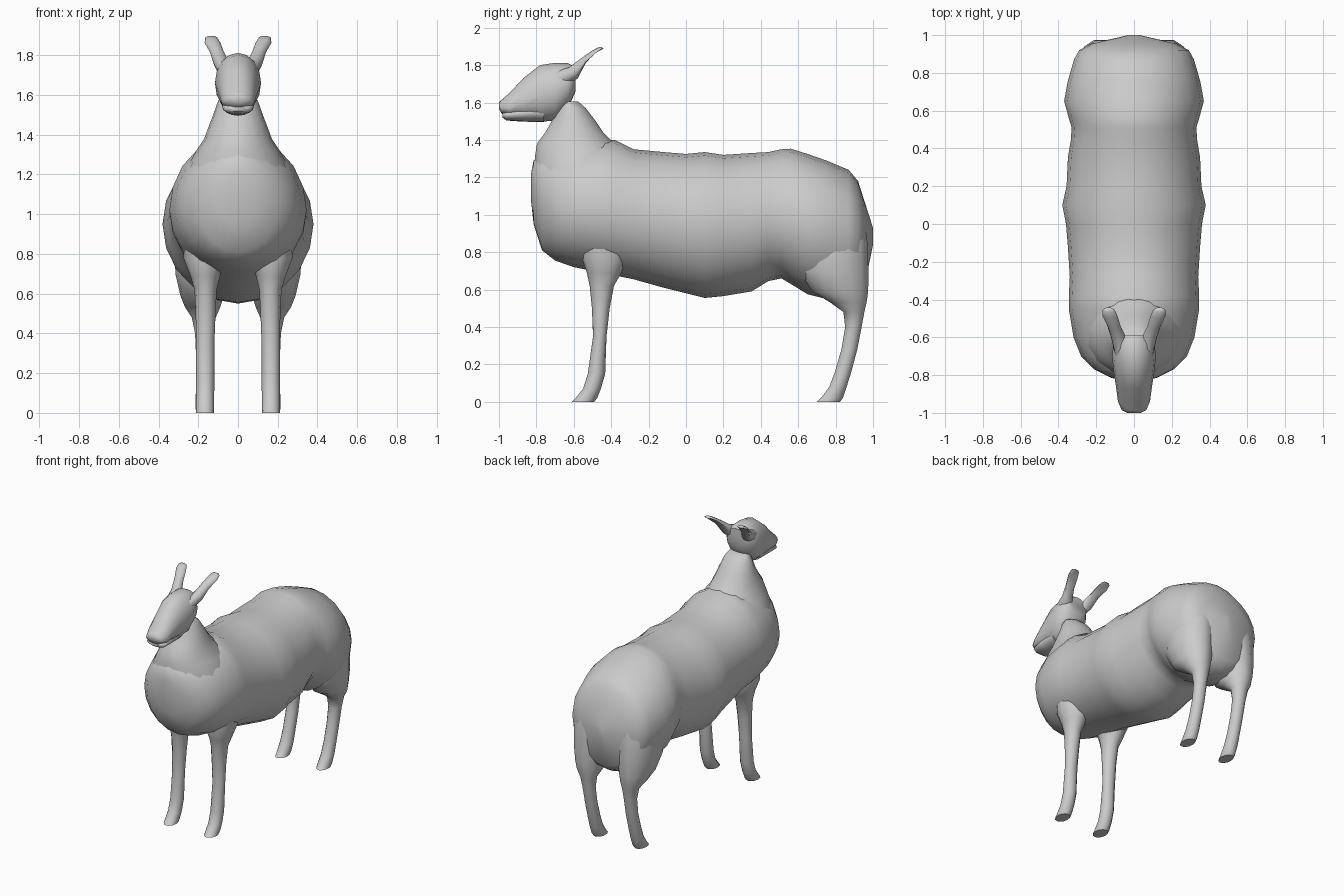
import bpy, bmesh, math
from mathutils import Vector

wool = bpy.data.materials.new("plain grey")
wool.diffuse_color = (0.6, 0.6, 0.6, 1)


def loft(name, rings, mirror=False, angle=50):
    """Skin a row of closed rings, cap both ends, shade smooth."""
    bm = bmesh.new()
    rows = [[bm.verts.new(p) for p in r] for r in rings]
    n = len(rows[0])
    for a, b in zip(rows, rows[1:]):
        for i in range(n):
            j = (i + 1) % n
            bm.faces.new((a[i], a[j], b[j], b[i]))
    bm.faces.new(rows[0])
    bm.faces.new(rows[-1])
    if mirror:
        dup = bmesh.ops.duplicate(bm, geom=bm.verts[:] + bm.edges[:] + bm.faces[:])["geom"]
        for v in dup:
            if isinstance(v, bmesh.types.BMVert):
                v.co.x = -v.co.x
    bmesh.ops.recalc_face_normals(bm, faces=bm.faces[:])
    me = bpy.data.meshes.new(name)
    bm.to_mesh(me)
    bm.free()
    me.materials.append(wool)
    ob = bpy.data.objects.new(name, me)
    bpy.context.collection.objects.link(ob)
    bpy.ops.object.select_all(action='DESELECT')
    ob.select_set(True)
    bpy.context.view_layer.objects.active = ob
    bpy.ops.object.shade_smooth_by_angle(angle=math.radians(angle))
    return ob


def turn(n):
    return [(math.cos(2 * math.pi * i / n), math.sin(2 * math.pi * i / n)) for i in range(n)]


def ring_y(y, bottom, mid, top, w, n=20):
    """Upright ring across the body, widest at height mid."""
    return [(w * c, y, mid + s * (top - mid if s > 0 else mid - bottom)) for c, s in turn(n)]


def ring_z(z, x, y0, y1, w, n=12):
    """Level ring for legs and neck."""
    return [(x + w * c, (y0 + y1) / 2 + s * (y1 - y0) / 2, z) for c, s in turn(n)]


# Body: y, bottom, widest height, top, half width
body = [
    (-0.83, 1.09, 1.15, 1.21, 0.04), (-0.815, 0.95, 1.12, 1.29, 0.12),
    (-0.77, 0.81, 1.07, 1.33, 0.21), (-0.70, 0.755, 1.04, 1.35, 0.28),
    (-0.60, 0.72, 1.03, 1.38, 0.32), (-0.45, 0.69, 1.02, 1.40, 0.345),
    (-0.38, 0.675, 1.01, 1.40, 0.345), (-0.28, 0.655, 1.00, 1.35, 0.34),
    (-0.12, 0.61, 0.98, 1.335, 0.35), (0.0, 0.58, 0.96, 1.325, 0.36),
    (0.10, 0.555, 0.95, 1.335, 0.38), (0.20, 0.565, 0.95, 1.32, 0.357),
    (0.35, 0.59, 0.96, 1.33, 0.35), (0.44, 0.645, 0.98, 1.335, 0.335),
    (0.51, 0.66, 0.99, 1.35, 0.33), (0.56, 0.63, 0.97, 1.353, 0.345),
    (0.65, 0.575, 0.95, 1.325, 0.37), (0.75, 0.55, 0.94, 1.29, 0.352),
    (0.87, 0.55, 0.92, 1.24, 0.318), (0.92, 0.58, 0.91, 1.18, 0.29),
    (0.955, 0.62, 0.90, 1.07, 0.225), (1.0, 0.84, 0.89, 0.93, 0.03),
]
loft("body", [ring_y(*r) for r in body])

# Neck rising from the shoulders into the head
neck = [
    (1.12, -0.81, -0.22, 0.29), (1.22, -0.82, -0.28, 0.265), (1.32, -0.81, -0.32, 0.21),
    (1.38, -0.80, -0.38, 0.17), (1.44, -0.755, -0.44, 0.148), (1.50, -0.72, -0.48, 0.125),
    (1.57, -0.69, -0.535, 0.10), (1.605, -0.68, -0.575, 0.075),
]
loft("neck", [ring_z(z, 0, a, b, w, 18) for z, a, b, w in neck])

# Head, with a separate lower jaw
head = [
    (-1.0, 1.565, 1.58, 1.60, 0.035), (-0.985, 1.54, 1.57, 1.615, 0.065),
    (-0.94, 1.528, 1.57, 1.655, 0.085), (-0.87, 1.515, 1.60, 1.73, 0.094),
    (-0.78, 1.497, 1.64, 1.80, 0.108), (-0.70, 1.503, 1.66, 1.812, 0.116),
    (-0.63, 1.57, 1.69, 1.81, 0.108), (-0.59, 1.66, 1.73, 1.79, 0.075),
]
loft("head", [ring_y(*r, 16) for r in head])
jaw = [
    (-0.98, 1.518, 1.53, 1.55, 0.045), (-0.96, 1.504, 1.53, 1.56, 0.074),
    (-0.88, 1.498, 1.54, 1.58, 0.08), (-0.76, 1.495, 1.55, 1.60, 0.08),
]
loft("lower_jaw", [ring_y(*r, 16) for r in jaw])
nostril = [(-0.994, 0.004), (-0.985, 0.012), (-0.965, 0.014)]
loft("nostrils", [[(0.035 + r * 1.4 * c, y, 1.59 + r * s) for c, s in turn(8)]
                  for y, r in nostril], True)

# Ears: centre, half width, thickness, hollow of the underside
ears = [
    ((0.055, -0.69, 1.72), 0.045, 0.05, 1), ((0.082, -0.60, 1.755), 0.04, 0.042, 0.8),
    ((0.106, -0.54, 1.815), 0.035, 0.03, 0.2), ((0.128, -0.485, 1.862), 0.04, 0.022, -0.2),
    ((0.134, -0.455, 1.885), 0.032, 0.016, 0.3), ((0.134, -0.446, 1.892), 0.02, 0.006, 1),
]
up = Vector((0, -0.62, 0.78))
loft("ears", [[Vector(p) + Vector((w * c, 0, 0)) + up * t * (s if s > 0 else s * h)
               for c, s in turn(12)] for p, w, t, h in ears], True)

# Front legs: height, centre x, front y, back y, half width
front = [
    (0, 0.166, -0.61, -0.49, 0.044), (0.02, 0.166, -0.59, -0.475, 0.046),
    (0.07, 0.166, -0.55, -0.455, 0.046), (0.15, 0.165, -0.525, -0.432, 0.046),
    (0.35, 0.165, -0.497, -0.425, 0.046), (0.50, 0.163, -0.503, -0.408, 0.05),
    (0.62, 0.163, -0.515, -0.385, 0.056), (0.69, 0.165, -0.53, -0.345, 0.075),
    (0.78, 0.165, -0.56, -0.31, 0.11), (0.92, 0.165, -0.55, -0.34, 0.10),
]
loft("front_legs", [ring_z(*r) for r in front], True)

# Back legs with thighs swelling into the rump
back = [
    (0, 0.168, 0.70, 0.825, 0.042), (0.02, 0.168, 0.72, 0.84, 0.045),
    (0.08, 0.168, 0.765, 0.86, 0.045), (0.16, 0.168, 0.795, 0.885, 0.043),
    (0.28, 0.168, 0.83, 0.917, 0.043), (0.40, 0.17, 0.85, 0.94, 0.046),
    (0.48, 0.172, 0.84, 0.955, 0.06), (0.53, 0.178, 0.77, 0.968, 0.088),
    (0.59, 0.18, 0.67, 0.978, 0.11), (0.70, 0.18, 0.60, 0.98, 0.135),
    (0.85, 0.17, 0.60, 0.975, 0.15), (1.0, 0.15, 0.62, 0.955, 0.14),
    (1.08, 0.13, 0.66, 0.92, 0.12),
]
loft("back_legs", [ring_z(*r, 14) for r in back], True)
